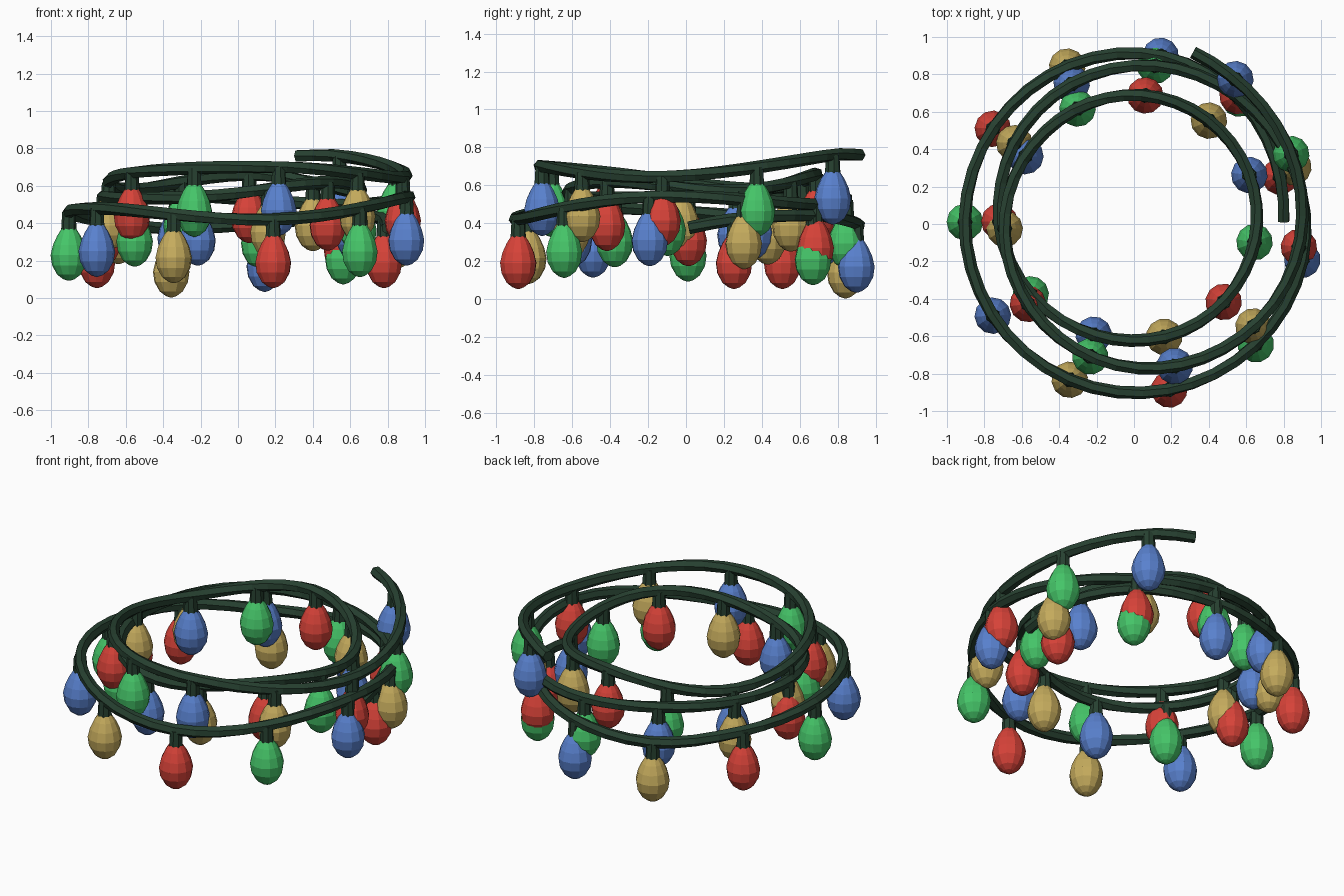
import bpy, bmesh, math
from mathutils import Vector

cube = bpy.data.objects.get("Cube")
if cube:
    bpy.data.objects.remove(cube, do_unlink=True)


def material(name, rgb):
    mat = bpy.data.materials.new(name)
    mat.use_nodes = True
    mat.diffuse_color = (*rgb, 1)
    mat.node_tree.nodes["Principled BSDF"].inputs["Base Color"].default_value = (*rgb, 1)
    return mat


cable_green = material("cable dark green", (0.02, 0.052, 0.03))
bulb_colours = [
    ("blue", material("bulb blue", (0.1, 0.22, 0.62))),
    ("green", material("bulb green", (0.06, 0.56, 0.14))),
    ("red", material("bulb red", (0.68, 0.055, 0.04))),
    ("yellow", material("bulb yellow", (0.56, 0.41, 0.11))),
]

# Spiral knots: bulb position along the cable, angle in degrees, radius, height
BULBS = 35
knots = [
    (-0.6, 71, 0.97, 0.76), (0, 55, 0.945, 0.76), (2, -8, 0.89, 0.645),
    (4, -74, 0.79, 0.7), (6, -143, 0.71, 0.67), (8, -212, 0.685, 0.58),
    (10, -275, 0.69, 0.66), (12, -337, 0.67, 0.57), (14, -401, 0.635, 0.62),
    (16, -470, 0.63, 0.54), (18, -541, 0.72, 0.54), (20, -606, 0.82, 0.55),
    (22, -669, 0.88, 0.5), (24, -732, 0.92, 0.54), (26, -798, 0.905, 0.42),
    (28, -867, 0.9, 0.48), (30, -934, 0.91, 0.42), (31, -967, 0.914, 0.37),
    (32, -999, 0.91, 0.4), (33, -1030, 0.875, 0.44), (34, -1062, 0.82, 0.42),
    (34.55, -1079, 0.8, 0.375),
]


def slope(i):
    a, b = knots[max(i - 1, 0)], knots[min(i + 1, len(knots) - 1)]
    return [(q - p) / (b[0] - a[0]) for p, q in zip(a[1:], b[1:])]


def cable_point(k):
    """Smooth interpolation of the spiral in polar form."""
    i = 0
    while i < len(knots) - 2 and k > knots[i + 1][0]:
        i += 1
    a, b = knots[i], knots[i + 1]
    h = b[0] - a[0]
    t = (k - a[0]) / h
    deg, r, z = [
        p * (1 + 2 * t) * (1 - t) ** 2 + q * t * t * (3 - 2 * t)
        + h * (m * t * (1 - t) ** 2 + n * t * t * (t - 1))
        for p, q, m, n in zip(a[1:], b[1:], slope(i), slope(i + 1))
    ]
    angle = math.radians(deg)
    return Vector((r * math.cos(angle), r * math.sin(angle), z))


# Twisted cable
curve = bpy.data.curves.new("cable", "CURVE")
curve.dimensions = "3D"
curve.bevel_depth = 0.034
curve.bevel_resolution = 1
curve.use_fill_caps = True
start, end = knots[0][0], knots[-1][0]
steps = BULBS * 4
spline = curve.splines.new("POLY")
spline.points.add(steps)
for i, point in enumerate(spline.points):
    point.co = (*cable_point(start + (end - start) * i / steps), 1)
    point.tilt = i * 0.12
spline.use_smooth = False
curve.materials.append(cable_green)
cable = bpy.data.objects.new("cable", curve)
bpy.context.collection.objects.link(cable)
bpy.ops.object.select_all(action="DESELECT")
cable.select_set(True)
bpy.context.view_layer.objects.active = cable
bpy.ops.object.convert(target="MESH")


def lathe(name, profile, sides, mat):
    """Closed flat-faced solid from (radius, depth below cable) rings."""
    bm = bmesh.new()
    rings = []
    for radius, depth in profile:
        rings.append([
            bm.verts.new((radius * math.cos(math.tau * s / sides),
                          radius * math.sin(math.tau * s / sides), -depth))
            for s in range(sides)
        ])
    for top, low in zip(rings, rings[1:]):
        for s in range(sides):
            n = (s + 1) % sides
            bm.faces.new((top[s], low[s], low[n], top[n]))
    bm.faces.new(rings[0])
    bm.faces.new(rings[-1][::-1])
    bmesh.ops.recalc_face_normals(bm, faces=bm.faces)
    mesh = bpy.data.meshes.new(name)
    bm.to_mesh(mesh)
    bm.free()
    mesh.materials.append(mat)
    return mesh


# Sockets and teardrop bulbs, shared meshes hung along the cable
socket_mesh = lathe("socket", [(0.036, 0), (0.042, 0.105)], 8, cable_green)
bulb_profile = [(0.036, 0.085), (0.062, 0.125), (0.085, 0.175), (0.098, 0.23),
                (0.09, 0.285), (0.062, 0.335), (0.03, 0.359), (0.006, 0.367)]
bulb_meshes = [(name, lathe("bulb_" + name, bulb_profile, 12, mat))
               for name, mat in bulb_colours]


def hang(name, mesh, place, turn):
    obj = bpy.data.objects.new(name, mesh)
    obj.location = place
    obj.rotation_euler.z = turn
    bpy.context.collection.objects.link(obj)


for k in range(BULBS):
    place = cable_point(k)
    turn = math.atan2(place.y, place.x)
    colour, mesh = bulb_meshes[k % 4]
    hang(f"socket_{k + 1}", socket_mesh, place, turn)
    hang(f"{colour}_bulb_{k + 1}", mesh, place, turn)
